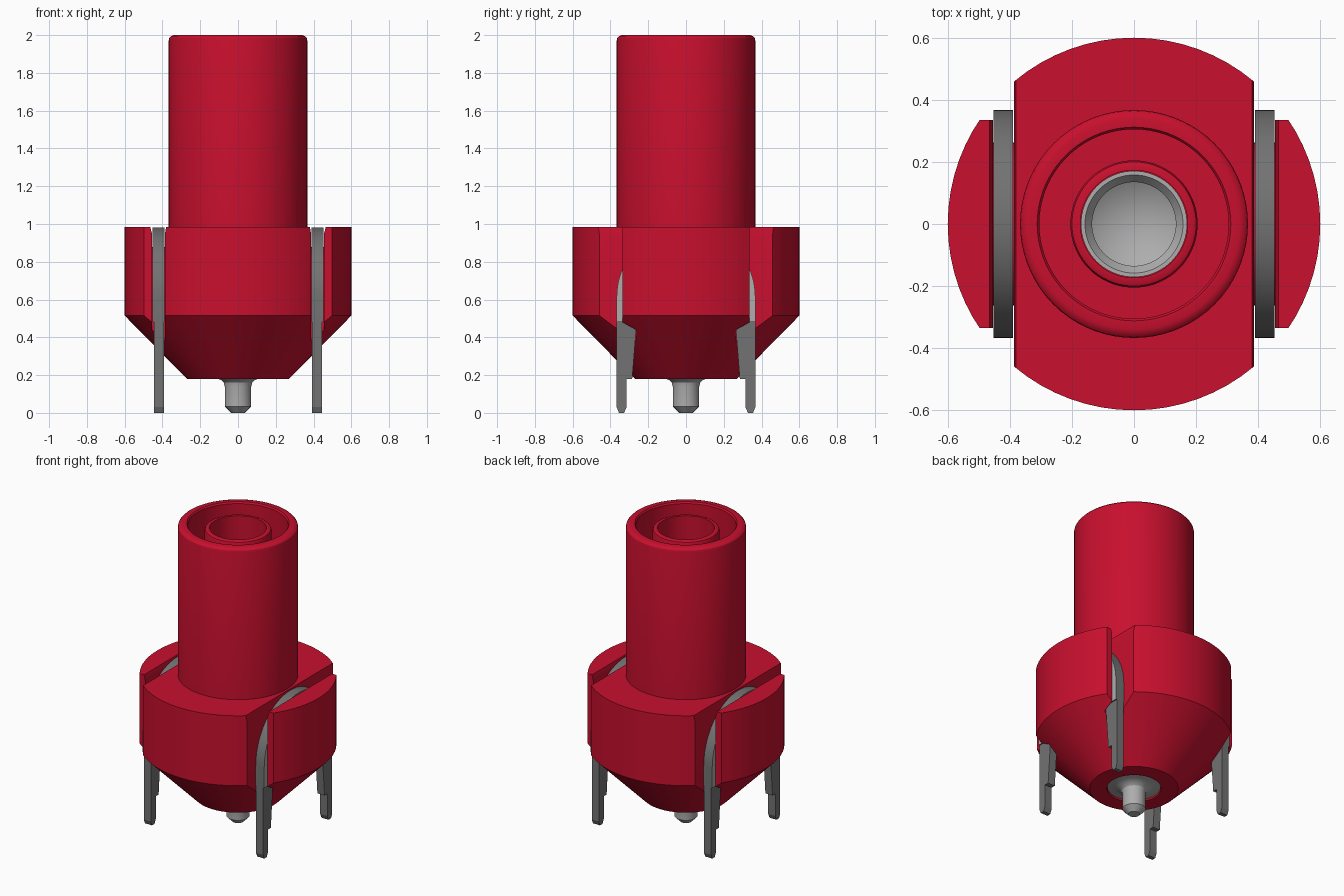
import bpy, bmesh, math

if "Cube" in bpy.data.objects:
    bpy.data.objects.remove(bpy.data.objects["Cube"])


def material(name, rgb):
    m = bpy.data.materials.new(name)
    m.diffuse_color = (*rgb, 1)
    m.use_nodes = True
    m.node_tree.nodes["Principled BSDF"].inputs["Base Color"].default_value = m.diffuse_color
    return m


RED = material("red plastic", (0.58, 0.005, 0.027))
DARK = material("dark metal", (0.17, 0.17, 0.17))
LIGHT = material("light metal", (0.42, 0.42, 0.42))


def finish(name, bm, mats):
    bmesh.ops.remove_doubles(bm, verts=bm.verts, dist=1e-5)
    bmesh.ops.recalc_face_normals(bm, faces=bm.faces)
    me = bpy.data.meshes.new(name)
    bm.to_mesh(me)
    bm.free()
    for m in mats:
        me.materials.append(m)
    ob = bpy.data.objects.new(name, me)
    bpy.context.collection.objects.link(ob)
    return ob


def activate(ob):
    bpy.ops.object.select_all(action='DESELECT')
    bpy.context.view_layer.objects.active = ob
    ob.select_set(True)


def smooth(ob):
    activate(ob)
    bpy.ops.object.shade_smooth_by_angle(angle=math.radians(30))


def revolve(name, profile, mat, closed, seg=72):
    bm = bmesh.new()
    rings = []
    for i in range(seg):
        a = 2 * math.pi * i / seg
        rings.append([bm.verts.new((r * math.cos(a), r * math.sin(a), z)) for r, z in profile])
    n = len(profile)
    for i in range(seg):
        p, q = rings[i], rings[(i + 1) % seg]
        for j in range(n if closed else n - 1):
            k = (j + 1) % n
            bm.faces.new((p[j], q[j], q[k], p[k]))
    return finish(name, bm, [mat])


def prism(name, pts, axis, lo, hi, mats):
    """Extrude (a, z) points along axis x or y."""
    bm = bmesh.new()

    def ring(d):
        return [bm.verts.new((d, a, z) if axis == 'x' else (a, d, z)) for a, z in pts]
    p, q = ring(lo), ring(hi)
    bm.faces.new(p)
    bm.faces.new(q)
    for i in range(len(pts)):
        j = (i + 1) % len(pts)
        bm.faces.new((p[i], p[j], q[j], q[i]))
    return finish(name, bm, mats)


def arc(r, cz=0.615, n=32):
    return [(r * math.cos(math.pi * i / n), cz + r * math.sin(math.pi * i / n)) for i in range(n + 1)]


def cut(target, cutter):
    cutter.hide_render = True
    m = target.modifiers.new("cut", 'BOOLEAN')
    m.operation = 'DIFFERENCE'
    m.solver = 'EXACT'
    m.object = cutter
    activate(target)
    bpy.ops.object.modifier_apply(modifier=m.name)
    bpy.data.objects.remove(cutter)


# Housing: cone base, wide collar, tall barrel with an inner sleeve and through bore
body = revolve("housing", [
    (0.165, 0.18), (0.27, 0.18), (0.60, 0.515), (0.60, 0.985), (0.367, 0.985),
    (0.367, 1.97), (0.364, 1.985), (0.355, 1.995), (0.34, 2.0), (0.312, 2.0), (0.305, 1.99),
    (0.305, 1.0), (0.205, 1.0), (0.205, 1.95), (0.200, 1.965), (0.190, 1.97), (0.173, 1.97),
    (0.173, 0.25), (0.165, 0.25)], RED, True)

# Slots for the two arched clips, with chamfered mouths and open corners
for s in (1, -1):
    slot = arc(0.262) + [(-0.262, 0), (-0.8, 0), (-0.8, 1.1), (0.8, 1.1), (0.8, 0), (0.262, 0)]
    # the outline runs over the arch, down one side and round the outside
    slot = [(0.262, 0)] + arc(0.262) + [(-0.262, 0), (-0.8, 0), (-0.8, 1.1), (0.8, 1.1), (0.8, 0)]
    cut(body, prism("slot_cutter", slot, 'x', s * 0.387, s * 0.455, [RED]))
    mouth = [(s * 0.39, 0.93), (s * 0.45, 0.93), (s * 0.469, 1.0), (s * 0.378, 1.0)]
    cut(body, prism("mouth_cutter", mouth, 'y', -0.8, 0.8, [RED]))
    for t in (1, -1):
        corner = [(t * 0.335, 0), (t * 0.8, 0), (t * 0.8, 1.1), (t * 0.335, 1.1)]
        cut(body, prism("corner_cutter", corner, 'x', s * 0.388, s * 0.8, [RED]))
smooth(body)

# Centre contact: cup in the bore ending in a pin below
contact = revolve("centre_contact", [
    (0, 0), (0.035, 0), (0.07, 0.035), (0.07, 0.14), (0.075, 0.16), (0.09, 0.175),
    (0.12, 0.185), (0.162, 0.19), (0.162, 0.26), (0.171, 0.26), (0.171, 1.6),
    (0.158, 1.6), (0.135, 1.57), (0.135, 1.2), (0, 1.12)], LIGHT, False)
smooth(contact)

# Metal clips: an arch with light flat sides and two stepped legs
leg = [(0.265, 0.48), (0.265, 0.43), (0.285, 0.18), (0.315, 0.18), (0.315, 0.03),
       (0.328, 0), (0.355, 0), (0.367, 0.03), (0.367, 0.48)]
for s, side in ((1, "right"), (-1, "left")):
    outline = [(0.367, 0.48)] + arc(0.367) + [(-0.367, 0.48), (-0.265, 0.48)]
    outline += arc(0.265)[::-1] + [(0.265, 0.48)]
    arch = prism(f"{side}_clip_arch", outline, 'x', s * 0.389, s * 0.452, [DARK, LIGHT])
    for f in arch.data.polygons:
        f.material_index = 1 if abs(f.normal.x) > 0.9 else 0
    smooth(arch)
    for t, end in ((1, "back"), (-1, "front")):
        prism(f"{side}_{end}_leg", [(t * y, z) for y, z in leg], 'x', s * 0.391, s * 0.444, [DARK])
